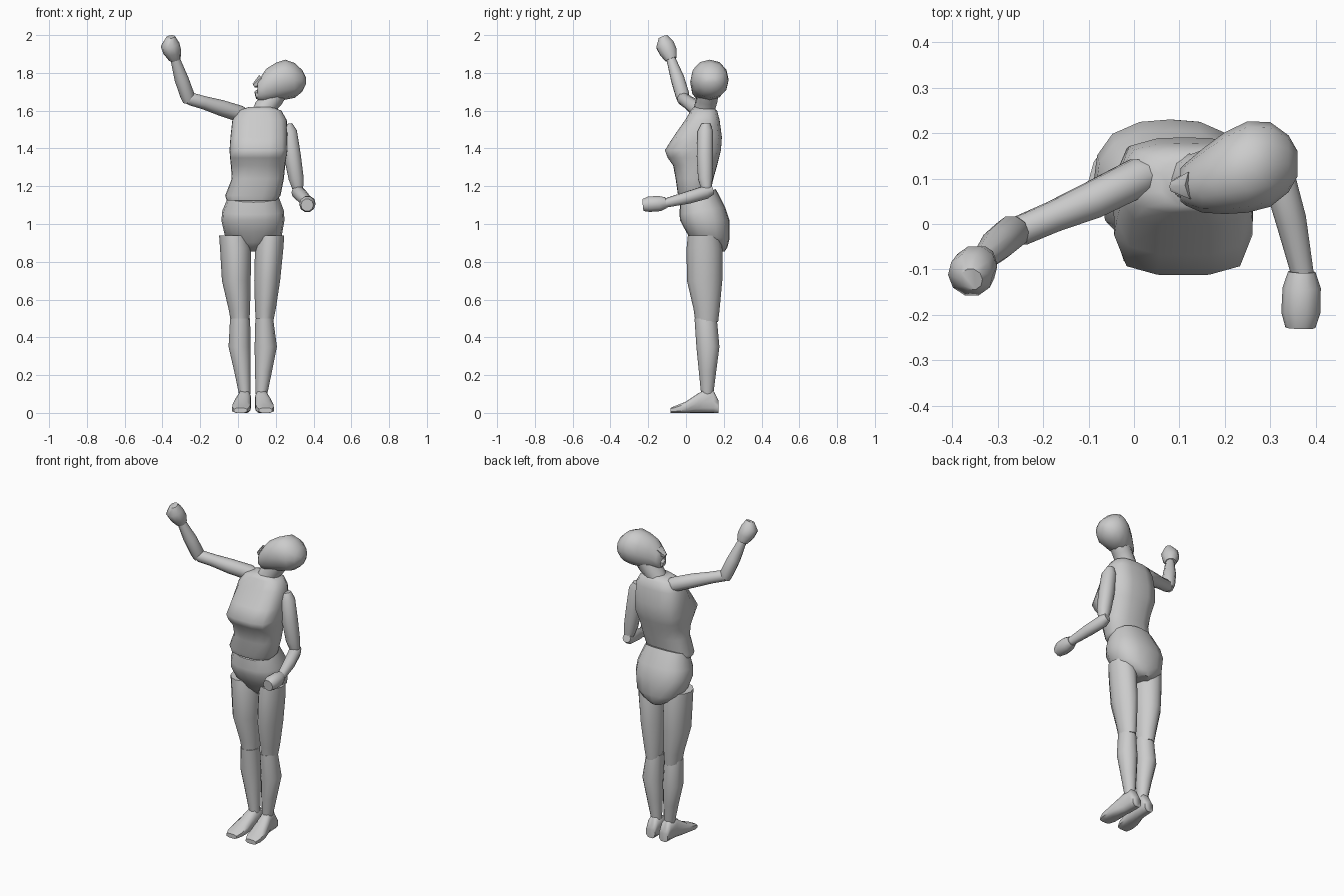
import bpy, bmesh, math
from mathutils import Vector


def finish(name, rings, smooth=55):
    """Skin a list of equal-length point rings and cap both ends."""
    bm = bmesh.new()
    loops = [[bm.verts.new(p) for p in ring] for ring in rings]
    n = len(loops[0])
    for a, b in zip(loops, loops[1:]):
        for i in range(n):
            j = (i + 1) % n
            bm.faces.new((a[i], a[j], b[j], b[i]))
    bm.faces.new(loops[0][::-1])
    bm.faces.new(loops[-1])
    bmesh.ops.recalc_face_normals(bm, faces=bm.faces)
    me = bpy.data.meshes.new(name)
    bm.to_mesh(me)
    bm.free()
    ob = bpy.data.objects.new(name, me)
    bpy.context.collection.objects.link(ob)
    bpy.ops.object.select_all(action='DESELECT')
    ob.select_set(True)
    bpy.context.view_layer.objects.active = ob
    bpy.ops.object.shade_smooth_by_angle(angle=math.radians(smooth))
    return ob


def unit_ring(n, power):
    """Rounded-square outline between -1 and 1."""
    pts = []
    for i in range(n):
        a = 2 * math.pi * i / n
        c, s = math.cos(a), math.sin(a)
        k = (abs(c) ** power + abs(s) ** power) ** (-1 / power)
        pts.append((c * k, s * k))
    return pts


def loft(name, axis, sections, n=12, power=2.3, tilt=None, taper=0):
    """Sections: (position on axis, low1, high1, low2, high2[, power])."""
    rings = []
    for k, (t, a0, a1, b0, b1, *p_own) in enumerate(sections):
        ring = []
        for u, v in unit_ring(n, p_own[0] if p_own else power):
            w = u * (1 - taper * abs(v) ** 3)
            p = [(a0 + a1) / 2 + w * (a1 - a0) / 2,
                 (b0 + b1) / 2 + v * (b1 - b0) / 2]
            p.insert(axis, t + (tilt or {}).get(k, 0) * v)
            ring.append(p)
        rings.append(ring)
    return finish(name, rings)


def limb(name, stations, n=10, power=2.1):
    """Tapered tube through (x, y, z, radius) stations."""
    d = (Vector(stations[-1][:3]) - Vector(stations[0][:3])).normalized()
    u = d.cross(Vector((0, 1, 0) if abs(d.y) < 0.7 else (0, 0, 1))).normalized()
    v = d.cross(u)
    return finish(name, [[Vector(s[:3]) + s[3] * (u * a + v * b)
                          for a, b in unit_ring(n, power)] for s in stations])


# Torso: boxy bust, rounder waist and shoulders
loft("torso", 2, [
    (1.125, -0.06, 0.205, -0.035, 0.12, 3),
    (1.15, -0.068, 0.225, -0.042, 0.125, 3),
    (1.24, -0.033, 0.243, -0.055, 0.145, 3),
    (1.31, -0.038, 0.25, -0.068, 0.165, 3.2),
    (1.35, -0.042, 0.256, -0.097, 0.175, 4),
    (1.39, -0.045, 0.262, -0.112, 0.185, 5),
    (1.46, -0.04, 0.262, -0.068, 0.19, 4.5),
    (1.55, -0.03, 0.258, -0.005, 0.178, 4),
    (1.60, 0.0, 0.23, 0.025, 0.165, 4),
    (1.62, 0.06, 0.18, 0.04, 0.14, 4)], n=16, taper=0.1)

# Pelvis
loft("pelvis", 2, [
    (0.855, 0.035, 0.12, 0.08, 0.205),
    (0.89, -0.018, 0.178, 0.035, 0.22),
    (0.94, -0.07, 0.232, 0.0, 0.23),
    (1.02, -0.088, 0.246, -0.032, 0.23),
    (1.07, -0.083, 0.243, -0.034, 0.207),
    (1.15, -0.05, 0.213, -0.032, 0.158)], n=16, power=2.5,
    tilt={1: -0.012, 2: -0.02, 4: 0.02, 5: 0.035})

# Legs: slightly different placement on each side
loft("right_thigh", 2, [
    (0.48, -0.037, 0.06, 0.05, 0.17),
    (0.55, -0.05, 0.064, 0.04, 0.178),
    (0.70, -0.085, 0.067, 0.005, 0.192),
    (0.87, -0.095, 0.07, 0.003, 0.192),
    (0.94, -0.10, 0.055, 0.01, 0.18)], power=1.9)
loft("left_thigh", 2, [
    (0.48, 0.096, 0.186, 0.05, 0.17),
    (0.55, 0.09, 0.2, 0.04, 0.178),
    (0.70, 0.086, 0.223, 0.005, 0.192),
    (0.87, 0.09, 0.24, 0.003, 0.192),
    (0.94, 0.1, 0.245, 0.01, 0.18)], power=1.8)
loft("right_shin", 2, [
    (0.10, 0.005, 0.066, 0.08, 0.145),
    (0.22, -0.02, 0.067, 0.068, 0.16),
    (0.35, -0.05, 0.067, 0.055, 0.177),
    (0.50, -0.042, 0.064, 0.045, 0.163)], power=2)
loft("left_shin", 2, [
    (0.10, 0.094, 0.155, 0.08, 0.145),
    (0.22, 0.09, 0.18, 0.068, 0.16),
    (0.35, 0.088, 0.206, 0.055, 0.177),
    (0.50, 0.092, 0.186, 0.045, 0.163)], power=2)

# Feet: toes turned outward
for name, s, x in (("right_foot", -1, 0.035), ("left_foot", 1, 0.124)):
    secs = []
    for y, dx, w, h in ((-0.083, 0.022, 0.035, 0.026), (-0.05, 0.02, 0.047, 0.04),
                        (0.0, 0.016, 0.048, 0.06), (0.06, 0.008, 0.04, 0.10),
                        (0.09, 0.002, 0.036, 0.118), (0.145, 0, 0.034, 0.118),
                        (0.173, 0, 0.03, 0.065)):
        secs.append((y, x + s * dx - w, x + s * dx + w, 0, h))
    loft(name, 1, secs, power=4)

# Raised arm
limb("right_upper_arm", [
    (0.04, 0.11, 1.575, 0.034), (0.01, 0.103, 1.583, 0.044),
    (-0.09, 0.053, 1.615, 0.042), (-0.18, 0.015, 1.642, 0.035),
    (-0.25, -0.015, 1.662, 0.034), (-0.285, -0.022, 1.672, 0.024)])
limb("right_forearm", [
    (-0.262, -0.012, 1.65, 0.03), (-0.268, -0.018, 1.68, 0.038),
    (-0.3, -0.045, 1.77, 0.037), (-0.338, -0.085, 1.89, 0.023)])
limb("right_hand", [
    (-0.335, -0.078, 1.872, 0.032), (-0.348, -0.093, 1.91, 0.048),
    (-0.36, -0.112, 1.95, 0.05), (-0.358, -0.122, 1.99, 0.025)])

# Bent arm
limb("left_upper_arm", [
    (0.262, 0.105, 1.53, 0.025), (0.27, 0.102, 1.49, 0.042),
    (0.288, 0.1, 1.36, 0.045), (0.308, 0.102, 1.24, 0.04),
    (0.318, 0.108, 1.18, 0.027)])
limb("left_forearm", [
    (0.312, 0.14, 1.18, 0.024), (0.318, 0.105, 1.168, 0.036),
    (0.345, 0.01, 1.14, 0.034), (0.373, -0.12, 1.108, 0.024)])
limb("left_hand", [
    (0.369, -0.105, 1.112, 0.03), (0.369, -0.14, 1.108, 0.042),
    (0.367, -0.195, 1.105, 0.043), (0.366, -0.228, 1.1, 0.033)])

# Neck and head turned to the side
limb("neck", [(0.125, 0.095, 1.56, 0.064), (0.145, 0.1, 1.62, 0.057),
              (0.18, 0.112, 1.66, 0.057), (0.215, 0.118, 1.72, 0.06)])
loft("head", 0, [
    (0.102, 0.05, 0.122, 1.66, 1.752),
    (0.115, 0.04, 0.135, 1.65, 1.772),
    (0.15, 0.025, 0.165, 1.645, 1.822),
    (0.20, 0.022, 0.202, 1.65, 1.853),
    (0.25, 0.025, 0.226, 1.658, 1.87),
    (0.30, 0.038, 0.224, 1.668, 1.852),
    (0.34, 0.07, 0.195, 1.70, 1.815),
    (0.36, 0.105, 0.16, 1.74, 1.775)], n=12, power=2.1)
# Nose and chin
limb("nose", [(0.13, 0.085, 1.76, 0.034), (0.084, 0.082, 1.732, 0.012)], n=6)
limb("chin", [(0.13, 0.085, 1.69, 0.038), (0.092, 0.082, 1.682, 0.02)], n=6)
